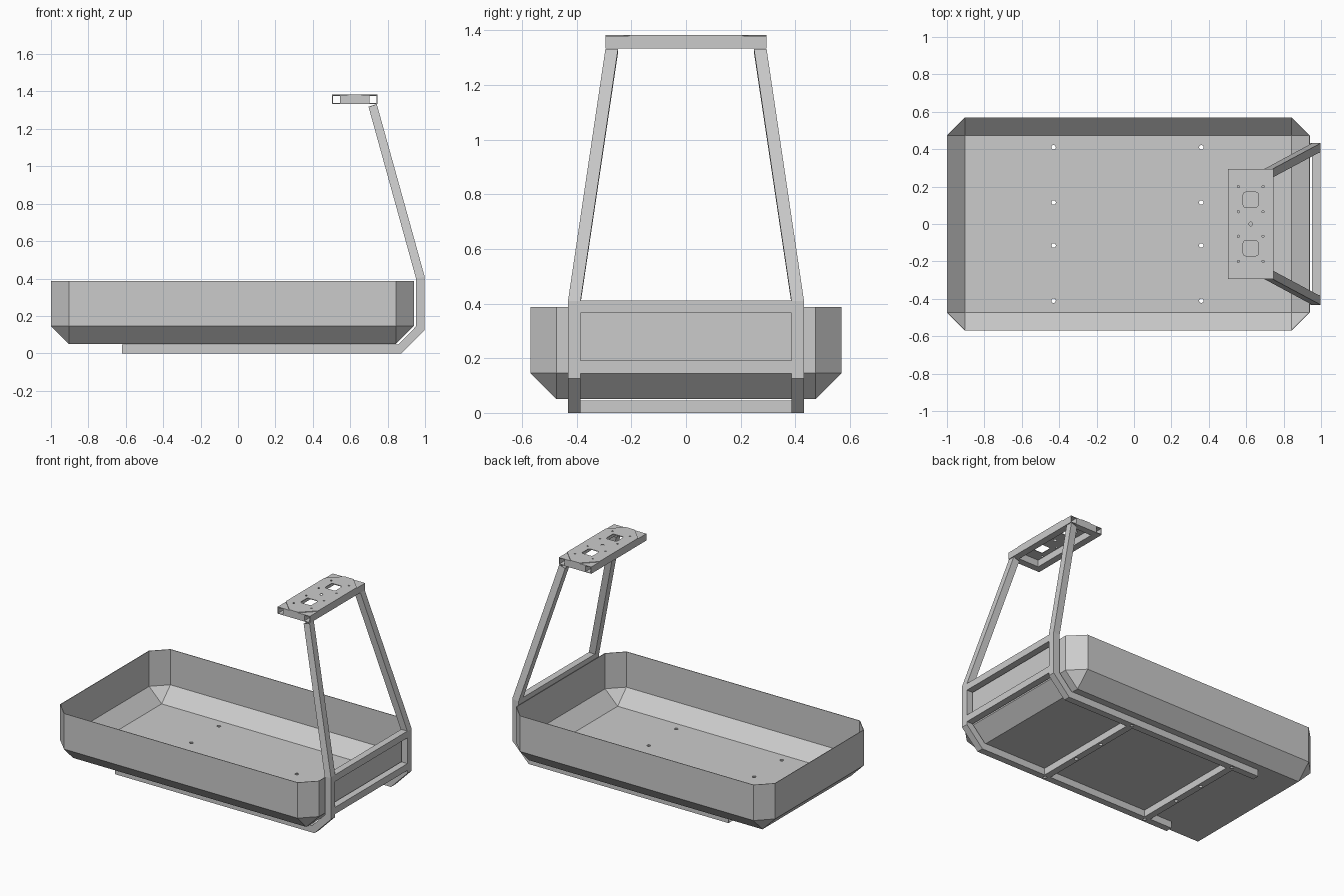
import bpy, bmesh
from mathutils import Matrix, Vector

if "Cube" in bpy.data.objects:
    bpy.data.objects.remove(bpy.data.objects["Cube"])

GREY = (0.6, 0.6, 0.6, 1)
metal = bpy.data.materials.new("grey_metal")
metal.use_nodes = True
metal.diffuse_color = GREY
metal.node_tree.nodes["Principled BSDF"].inputs["Base Color"].default_value = GREY

WALL = 0.004   # sheet thickness
T = 0.046      # square tube width
Y_IN, Y_OUT = 0.386, 0.432


def add_box(bm, x, y, z):
    center = Vector([(a + b) / 2 for a, b in (x, y, z)])
    size = Vector([b - a for a, b in (x, y, z)])
    m = Matrix.Translation(center) @ Matrix.Diagonal(size).to_4x4()
    return bmesh.ops.create_cube(bm, size=1, matrix=m)["verts"]


def add_drill(bm, x, y, z, r):
    bmesh.ops.create_cone(bm, cap_ends=True, segments=16, radius1=r, radius2=r,
                          depth=0.2, matrix=Matrix.Translation((x, y, z)))


def make(name, bm, shell=False, cutter=None):
    """Turn a bmesh into an object, optionally shelled inward and drilled."""
    bmesh.ops.recalc_face_normals(bm, faces=bm.faces)
    mesh = bpy.data.meshes.new(name)
    bm.to_mesh(mesh)
    bm.free()
    ob = bpy.data.objects.new(name, mesh)
    bpy.context.collection.objects.link(ob)
    mesh.materials.append(metal)
    if shell:
        mod = ob.modifiers.new("wall", "SOLIDIFY")
        mod.thickness, mod.offset, mod.use_even_offset = WALL, -1, True
    if cutter:
        mod = ob.modifiers.new("holes", "BOOLEAN")
        mod.object, mod.operation, mod.solver = cutter, "DIFFERENCE", "EXACT"
    if ob.modifiers:
        dg = bpy.context.evaluated_depsgraph_get()
        ob.data = bpy.data.meshes.new_from_object(ob.evaluated_get(dg))
        ob.modifiers.clear()
    return ob


def box(name, x, y, z, cutter=None):
    bm = bmesh.new()
    add_box(bm, x, y, z)
    return make(name, bm, cutter=cutter)


def tube(name, rings):
    """Hollow open-ended bar through a list of four-point rings."""
    bm = bmesh.new()
    loops = [[bm.verts.new(p) for p in ring] for ring in rings]
    for a, b in zip(loops, loops[1:]):
        for i in range(4):
            j = (i + 1) % 4
            bm.faces.new((a[i], a[j], b[j], b[i]))
    return bm


# Drill bits for the floor bolts
BAR_X = (-0.43, 0.36)
bm = bmesh.new()
for x in BAR_X:
    for y in (-0.41, -0.115, 0.115, 0.41):
        add_drill(bm, x, y, 0.03, 0.012)
floor_drill = make("floor_drill", bm)
floor_drill.hide_render = True

# Tray: chamfered corners and a sloped lower edge
X0, X1, Y1, C = -1.0, 0.94, 0.57, 0.096
bm = bmesh.new()
for x, inner_x in ((X0, X0 + C), (X1, X1 - C)):
    for s in (-1, 1):
        bm.verts.new((inner_x, s * (Y1 - C), 0.05))
        for z in (0.146, 0.387):
            bm.verts.new((x, s * (Y1 - C), z))
            bm.verts.new((inner_x, s * Y1, z))
bmesh.ops.convex_hull(bm, input=bm.verts)
bmesh.ops.dissolve_limit(bm, angle_limit=0.01, verts=bm.verts, edges=bm.edges)
bmesh.ops.recalc_face_normals(bm, faces=bm.faces)
bmesh.ops.delete(bm, geom=[f for f in bm.faces if f.normal.z > 0.9], context="FACES")
make("tray", bm, shell=True, cutter=floor_drill)

# Bent side rails: outer x, z, inner x, z, inward shift
PATH = [(-0.62, 0, -0.62, T, 0), (0.875, 0, 0.856, T, 0),
        (0.998, 0.125, 0.952, 0.144, 0), (0.998, 0.41, 0.952, 0.4, 0),
        (0.742, 1.332, 0.698, 1.318, 0.137)]
for side, s in (("left", 1), ("right", -1)):
    rings = [[(ox, s * (Y_IN - d), oz), (ox, s * (Y_OUT - d), oz),
              (ix, s * (Y_OUT - d), iz), (ix, s * (Y_IN - d), iz)]
             for ox, oz, ix, iz, d in PATH]
    make("rail_" + side, tube("rail", rings), shell=True, cutter=floor_drill)

# Cross bars under the floor and at the upright end
SPAN = (-Y_IN, Y_IN)
for i, x in enumerate(BAR_X):
    box(f"floor_bar_{i}", (x - T / 2, x + T / 2), SPAN, (0, T), floor_drill)
for name, z in (("lower_bar", 0.145), ("upper_bar", 0.365)):
    box(name, (0.952, 0.998), SPAN, (z, z + T))

# Top frame: two open tubes joined by short end pieces
FX0, FX1, FY, FZ = 0.503, 0.745, 0.295, 1.334
for name, x in (("outer", FX1 - T), ("inner", FX0)):
    rings = [[(x, y, FZ), (x + T, y, FZ), (x + T, y, FZ + T), (x, y, FZ + T)]
             for y in (-FY, FY)]
    make("top_tube_" + name, tube("tube", rings), shell=True)
for name, y in (("left", FY - T), ("right", -FY)):
    box("top_end_" + name, (FX0 + T, FX1 - T), (y, y + T), (FZ, FZ + T))

# Cutter for the mounting plate: two rounded windows and bolt holes
MID = (FX0 + FX1) / 2
bm = bmesh.new()
for y in (-0.13, 0.13):
    verts = add_box(bm, (MID - 0.04, MID + 0.04), (y - 0.04, y + 0.04), (1.3, 1.45))
    edges = {e for v in verts for e in v.link_edges
             if abs(e.verts[0].co.z - e.verts[1].co.z) > 0.1}
    bmesh.ops.bevel(bm, geom=list(edges), offset=0.012, segments=3,
                    profile=0.5, affect="EDGES")
for x in (MID - 0.066, MID + 0.066):
    for y in (-0.2, -0.066, 0.066, 0.2):
        add_drill(bm, x, y, 1.38, 0.006)
add_drill(bm, MID, 0, 1.38, 0.01)
plate_drill = make("plate_drill", bm)
plate_drill.hide_render = True

# Mounting plate with clipped corners
bm = bmesh.new()
verts = add_box(bm, (FX0, FX1), (-FY, FY), (FZ + T, FZ + T + WALL))
edges = [e for e in bm.edges if abs(e.verts[0].co.z - e.verts[1].co.z) > 0.001]
bmesh.ops.bevel(bm, geom=edges, offset=0.088, segments=1, affect="EDGES")
make("mounting_plate", bm, cutter=plate_drill)

# Helpers are no longer needed
for helper in (floor_drill, plate_drill):
    bpy.data.objects.remove(helper)
